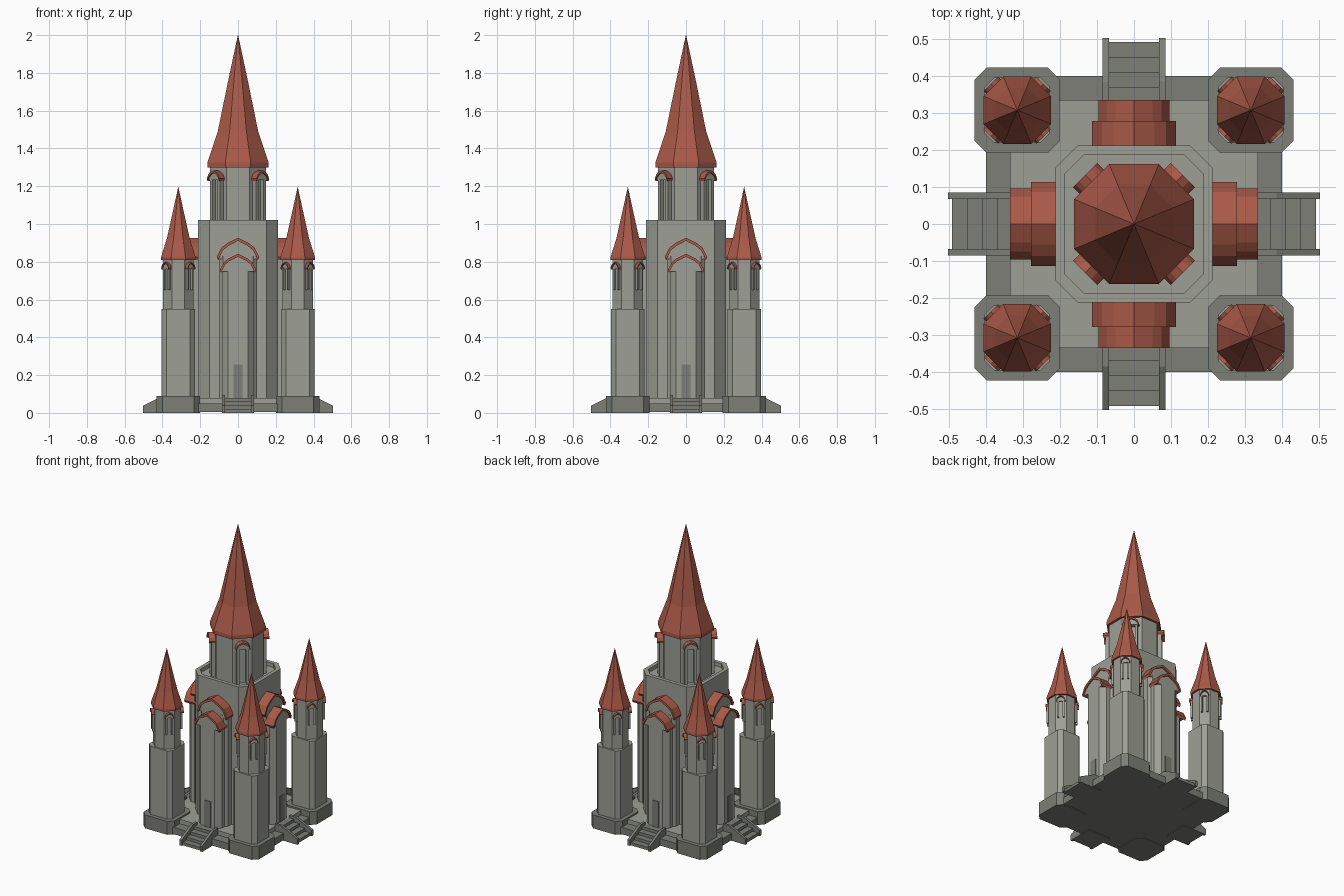
import bpy, bmesh, math
from mathutils import Matrix, Vector

if "Cube" in bpy.data.objects:
    bpy.data.objects.remove(bpy.data.objects["Cube"])


def material(name, rgb):
    m = bpy.data.materials.new(name)
    m.diffuse_color = (*rgb, 1)
    m.use_nodes = True
    m.node_tree.nodes["Principled BSDF"].inputs["Base Color"].default_value = m.diffuse_color
    return m


RED = material("roof_tile", (0.40, 0.10, 0.065))
STONE = material("pale_stone", (0.34, 0.35, 0.30))
DARK = material("dark_stone", (0.20, 0.21, 0.18))


def loft(name, rings, mat, mx=Matrix()):
    """Skin a list of equal-length rings and cap both ends."""
    bm = bmesh.new()
    vs = [[bm.verts.new(mx @ Vector(p)) for p in r] for r in rings]
    n = len(vs[0])
    for a, b in zip(vs, vs[1:]):
        for i in range(n):
            j = (i + 1) % n
            bm.faces.new((a[i], a[j], b[j], b[i]))
    bm.faces.new(vs[0][::-1])
    bm.faces.new(vs[-1])
    bmesh.ops.remove_doubles(bm, verts=bm.verts, dist=1e-5)
    bmesh.ops.recalc_face_normals(bm, faces=bm.faces)
    me = bpy.data.meshes.new(name)
    bm.to_mesh(me)
    bm.free()
    me.materials.append(mat)
    ob = bpy.data.objects.new(name, me)
    bpy.context.collection.objects.link(ob)
    return ob


def cham(h, c, z):
    """Square of half size h with corners cut by c."""
    k = h - c
    return [(k, -h, z), (h, -k, z), (h, k, z), (k, h, z),
            (-k, h, z), (-h, k, z), (-h, -k, z), (-k, -h, z)]


def octa(h, z):
    return cham(h, h * (1 - math.tan(math.pi / 8)), z)


def box(name, x0, x1, y0, y1, z0, z1, mat, mx=Matrix()):
    loft(name, [[(x0, y0, z), (x1, y0, z), (x1, y1, z), (x0, y1, z)] for z in (z0, z1)], mat, mx)


def along_y(name, prof, y0, y1, mat, mx=Matrix()):
    loft(name, [[(x, y, z) for x, z in prof] for y in (y0, y1)], mat, mx)


def along_x(name, prof, x0, x1, mat, mx=Matrix()):
    loft(name, [[(x, y, z) for y, z in prof] for x in (x0, x1)], mat, mx)


def gable(name, half, t, y0, y1, mx):
    """Bent roof shell plus the stone gable below it; half = points from ridge to eave."""
    top = [(-x, z) for x, z in half[:0:-1]] + half
    low = [(x * 0.93, z - t) for x, z in top]
    along_y(name + "_roof", top + low[::-1], y0, y1, RED, mx)
    along_y(name + "_gable", [(x * 0.9, z - t * 0.6) for x, z in top], y0 + 0.01, y1, STONE, mx)


# base plate and raised floor
box("base_plate", -0.4, 0.4, -0.4, 0.4, 0.004, 0.05, DARK)
box("floor_slab", -0.335, 0.335, -0.335, 0.335, 0.05, 0.08, STONE)

# central body with a parapet around the sunken top
loft("central_body", [cham(0.212, 0.06, 0.08), cham(0.212, 0.06, 1.02),
                      cham(0.187, 0.052, 1.02), cham(0.187, 0.052, 0.995)], STONE)


def tower_top(name, mx, h, z0, z1, spire, bay):
    """Octagonal drum, flared spire and four roofed bays on the diagonals."""
    loft(name + "_drum", [octa(h, z0), octa(h, z1)], STONE, mx)
    loft(name + "_spire", [octa(r, z) for r, z in spire], RED, mx)
    w, reach, zb, ze, za = bay
    for k in range(4):
        m = mx @ Matrix.Rotation(math.radians(45 + 90 * k), 4, 'Z')
        n = f"{name}_bay_{k}"
        for s, side in ((-1, "left"), (1, "right")):
            a, b = sorted((s * w, s * w * 0.55))
            box(f"{n}_{side}_post", a, b, -reach, -h * 0.9, zb, ze, STONE, m)
        hw = w * 1.25
        gable(n, [(0, za), (hw * 0.5, za - (za - ze) * 0.25),
                  (hw * 0.8, za - (za - ze) * 0.55), (hw, ze - 0.003)],
              w * 0.3, -reach * 1.085, -h * 0.9, m)


tower_top("main_tower", Matrix(), 0.147, 0.99, 1.305,
          [(0.162, 1.30), (0.162, 1.325), (0.107, 1.49), (0.055, 1.745), (0.0008, 2.0)],
          (0.037, 0.172, 0.99, 1.243, 1.283))

# corner towers
for sx in (-1, 1):
    for sy in (-1, 1):
        mx = Matrix.Translation((sx * 0.316, sy * 0.308, 0))
        n = "corner_tower_" + ("front" if sy < 0 else "back") + ("_left" if sx < 0 else "_right")
        loft(n + "_plinth", [cham(0.115, 0.032, 0), cham(0.115, 0.032, 0.09)], DARK, mx)
        loft(n + "_shaft", [cham(0.088, 0.025, 0.09), cham(0.088, 0.025, 0.55)], STONE, mx)
        tower_top(n, mx, 0.08, 0.55, 0.815,
                  [(0.0915, 0.81), (0.0915, 0.825), (0.06, 0.925), (0.03, 1.06), (0.0006, 1.195)],
                  (0.022, 0.093, 0.65, 0.77, 0.798))


def arm_wall(name, w, c, y, z, mx):
    loft(name, [[(-w, -0.15, q), (-w, -y + c, q), (-w + c, -y, q), (w - c, -y, q),
                 (w, -y + c, q), (w, -0.15, q)] for q in (0.08, z)], STONE, mx)


# four porches, each with two stepped gables, a door and a stair
for k, side in enumerate(("front", "right", "back", "left")):
    mx = Matrix.Rotation(math.radians(90 * k), 4, 'Z')
    arm_wall(side + "_inner_porch", 0.1, 0.02, 0.27, 0.83, mx)
    arm_wall(side + "_outer_porch", 0.085, 0.032, 0.325, 0.765, mx)
    gable(side + "_inner_porch", [(0, 0.927), (0.055, 0.9), (0.087, 0.876), (0.113, 0.825)],
          0.016, -0.279, -0.15, mx)
    gable(side + "_outer_porch", [(0, 0.842), (0.05, 0.818), (0.074, 0.799), (0.096, 0.757)],
          0.015, -0.335, -0.15, mx)
    box(side + "_door", -0.024, 0.024, -0.329, -0.3, 0.08, 0.255, DARK, mx)
    # stair steps as one stepped profile
    prof = [(-0.33, 0)]
    for i in range(4):
        y = -0.493 + 0.041 * i
        prof += [(y, 0.02 * i), (y, 0.02 * (i + 1))]
    prof.append((-0.33, 0.08))
    along_x(side + "_stair", prof, -0.07, 0.07, DARK, mx)
    rail = [(-0.335, 0), (-0.503, 0), (-0.503, 0.038), (-0.385, 0.096), (-0.335, 0.096)]
    for s, hand in ((-1, "left"), (1, "right")):
        a, b = sorted((s * 0.068, s * 0.085))
        along_x(f"{side}_stair_{hand}_rail", rail, a, b, DARK, mx)
